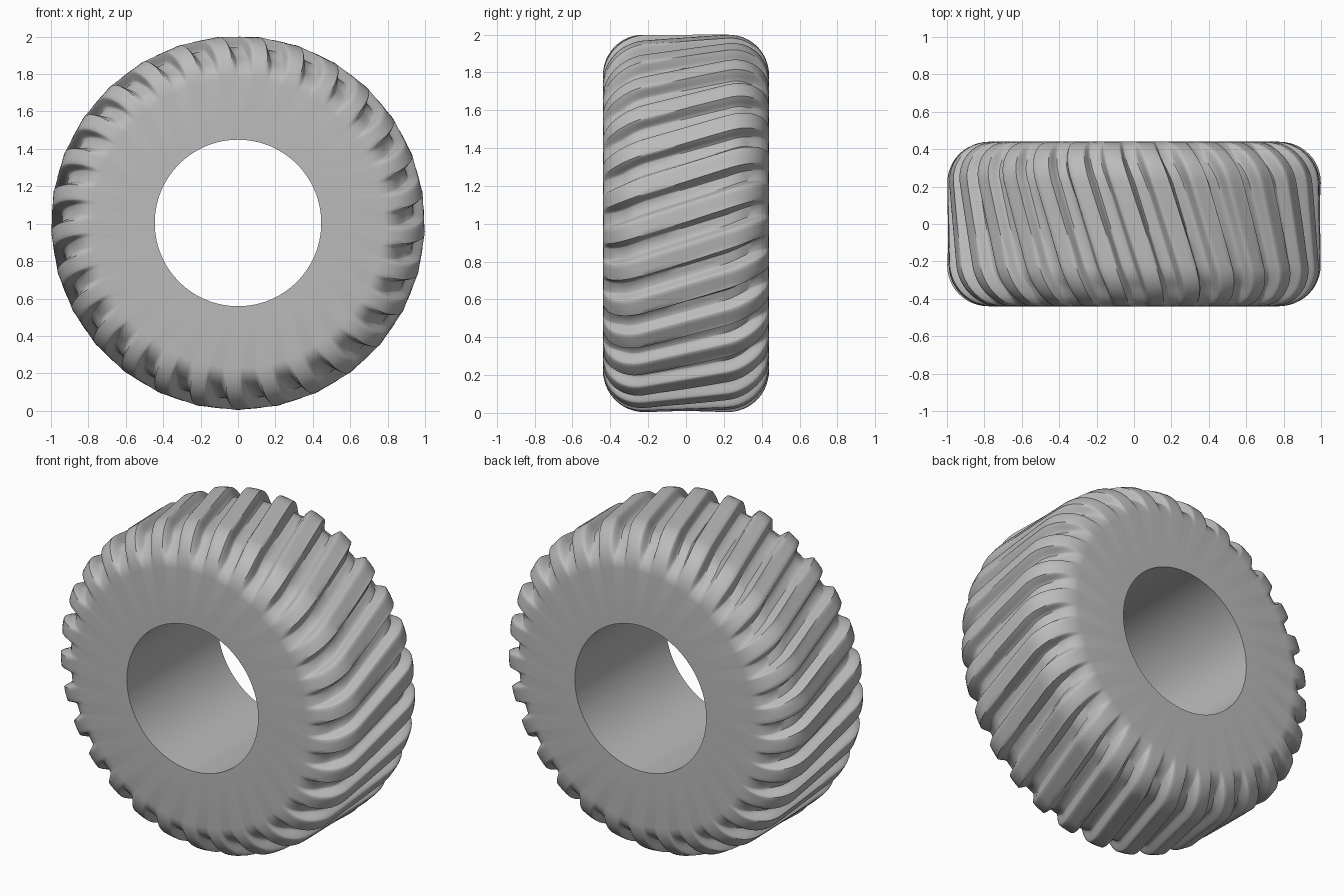
import bpy, bmesh
from math import pi, sin, cos, tan, atan

cube = bpy.data.objects.get("Cube")
if cube:
    bpy.data.objects.remove(cube)

LUGS = 29            # slanted tread bars
PITCH = 2 * pi / LUGS
CREST = 0.994        # radius to the flat top of a bar
HALF = 0.44          # half width of the tyre
BORE = 0.445
ROUND = 0.22         # shoulder rounding
DEPTH = 0.055        # groove depth
SLANT = 0.33         # sideways run of a bar per unit of width
CENTRE_Z = 1.004

rubber = bpy.data.materials.new("grey rubber")
rubber.use_nodes = True
grey = (0.5, 0.5, 0.5, 1)
rubber.diffuse_color = grey
rubber.node_tree.nodes["Principled BSDF"].inputs["Base Color"].default_value = grey


def ease(t):
    t = max(0, min(1, t))
    return t * t * (3 - 2 * t)


def shoulder_profile():
    """Radius, y, radial normal, y normal and groove strength, front to back."""
    steps = 12
    front = []
    for i in range(steps + 1):
        a = i / steps * pi / 2
        front.append((CREST - ROUND + ROUND * sin(a), -HALF + ROUND * (1 - cos(a)),
                      sin(a), -cos(a), ease(a / 0.9)))
    middle = [(CREST, y, 1, 0, 1) for y in (-0.11, 0, 0.11)]
    back = [(r, -y, nr, -ny, g) for r, y, nr, ny, g in reversed(front)]
    return front + middle + back


# Tread cross-section: position across one pitch, depth of groove
half_top, half_foot = 0.2, 0.36
section = [(-half_top + i * half_top / 2, 0) for i in range(5)]
section += [(half_top + (half_foot - half_top) * i / 6, ease(i / 6)) for i in range(1, 7)]
section += [(0.5, 1)]
section += [(1 - half_foot + (half_foot - half_top) * i / 6, 1 - ease(i / 6)) for i in range(6)]

bm = bmesh.new()
rings = []


def add_ring(func):
    ring = []
    for k in range(LUGS):
        for p, g in section:
            ring.append(bm.verts.new(func(k * PITCH, p * PITCH, g)))
    rings.append(ring)


def polar(r, y, a):
    return (r * cos(a), y, CENTRE_Z + r * sin(a))


# Bore edge, tread rings, bore edge
add_ring(lambda base, p, g: polar(BORE, -HALF, pi / 2 + base + p))
for r, y, nr, ny, strength in shoulder_profile():
    def tread_point(base, p, g):
        drop = DEPTH * g * strength
        turn = p + atan(SLANT * y)
        flat = 1 + (1 / cos(turn) - 1) * (1 - g) * strength if abs(turn) < 0.4 else 1
        # keep bar tops flat but inside the overall size
        flat = min(flat, 1 / cos(PITCH / 2))
        return polar((r - nr * drop) * flat, y - ny * drop, pi / 2 + base + turn)
    add_ring(tread_point)
add_ring(lambda base, p, g: polar(BORE, HALF, pi / 2 + base + p))

# Skin the rings, closing the loop through the bore
count = len(rings[0])
for n, ring in enumerate(rings):
    following = rings[(n + 1) % len(rings)]
    for i in range(count):
        j = (i + 1) % count
        bm.faces.new((ring[i], ring[j], following[j], following[i]))
bmesh.ops.recalc_face_normals(bm, faces=bm.faces)

mesh = bpy.data.meshes.new("tyre")
bm.to_mesh(mesh)
bm.free()
mesh.materials.append(rubber)
tyre = bpy.data.objects.new("tyre", mesh)
bpy.context.collection.objects.link(tyre)

bpy.ops.object.select_all(action='DESELECT')
tyre.select_set(True)
bpy.context.view_layer.objects.active = tyre
bpy.ops.object.shade_smooth_by_angle(angle=0.7)
